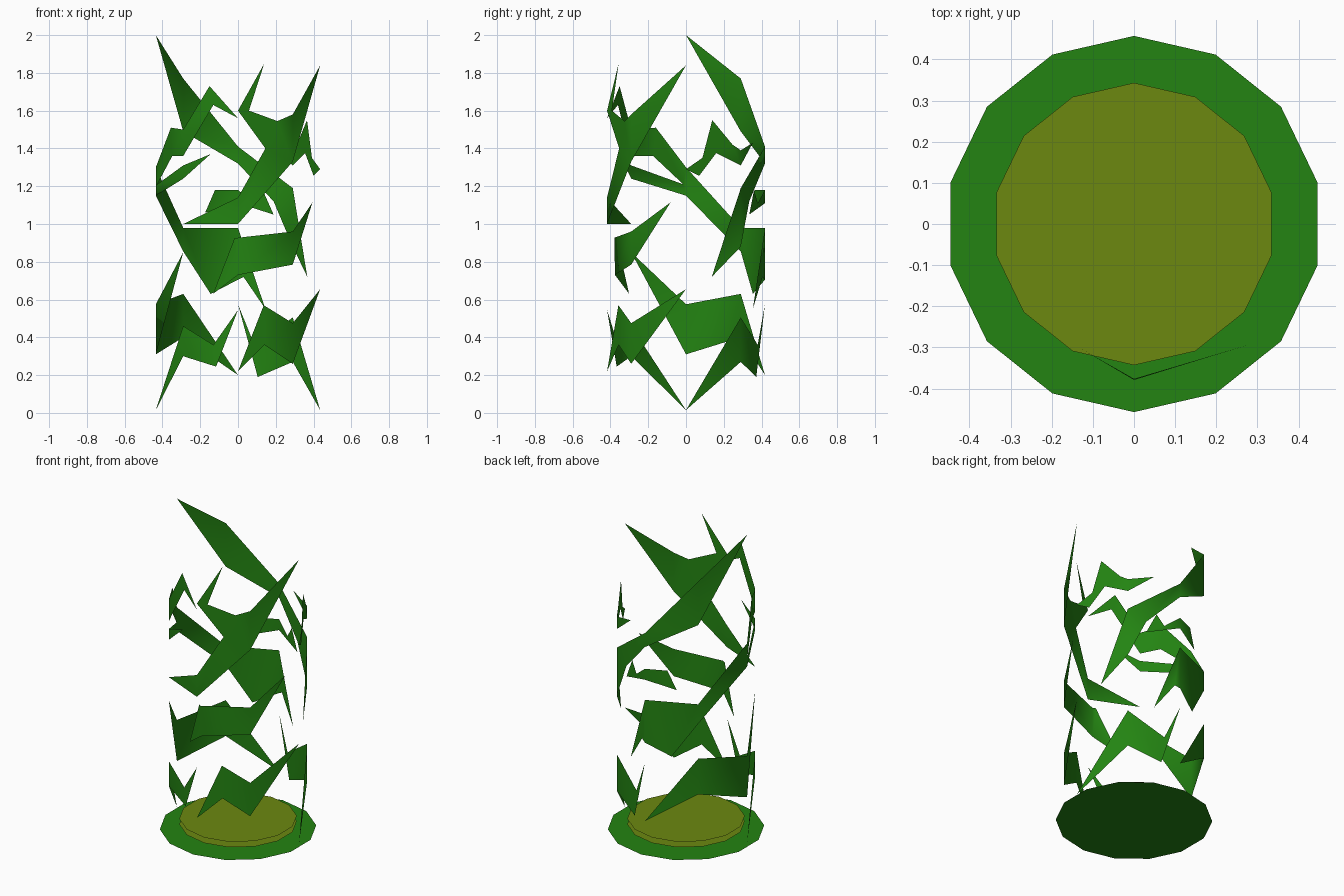
import bpy, bmesh, math
from mathutils import Vector

cube = bpy.data.objects.get("Cube")
if cube:
    bpy.data.objects.remove(cube, do_unlink=True)


def material(name, rgb):
    mat = bpy.data.materials.new(name)
    mat.use_nodes = True
    col = (*rgb, 1.0)
    mat.diffuse_color = col
    mat.node_tree.nodes["Principled BSDF"].inputs["Base Color"].default_value = col
    return mat


LEAF = material("leaf green", (0.017, 0.23, 0.006))
OLIVE = material("olive", (0.15, 0.25, 0.005))

# Corners of the eight-sided column, counter-clockwise from the front
RX, RY, D = 0.435, 0.418, 0.29
CORNERS = [Vector(c) for c in ((0, -RY), (D, -D), (RX, 0), (D, D),
                               (0, RY), (-D, D), (-RX, 0), (-D, -D))]


def add_object(name, bm, mat):
    mesh = bpy.data.meshes.new(name)
    bm.to_mesh(mesh)
    bm.free()
    mesh.materials.append(mat)
    obj = bpy.data.objects.new(name, mesh)
    bpy.context.collection.objects.link(obj)
    return obj


def on_column(u, radius, z):
    k = math.floor(u)
    p = CORNERS[k % 8].lerp(CORNERS[(k + 1) % 8], u - k) * radius
    return Vector((p.x, p.y, z))


def shard(name, outline):
    """Flat outline of (side, height[, radius]) points, wrapped round the column."""
    bm = bmesh.new()
    verts = [bm.verts.new((p[0], p[2] if len(p) > 2 else 1, p[1])) for p in outline]
    face = bm.faces.new(verts)
    face.normal_update()
    if face.normal.y > 0:
        face.normal_flip()
    bmesh.ops.triangulate(bm, faces=bm.faces[:])
    for k in range(-1, 9):
        bmesh.ops.bisect_plane(bm, geom=bm.verts[:] + bm.edges[:] + bm.faces[:],
                               dist=1e-4, plane_co=(k, 0, 0), plane_no=(1, 0, 0))
    for v in bm.verts:
        v.co = on_column(v.co.x, v.co.y, v.co.z)
    obj = add_object(name, bm, LEAF)
    bpy.ops.object.select_all(action='DESELECT')
    obj.select_set(True)
    bpy.context.view_layer.objects.active = obj
    bpy.ops.object.shade_smooth_by_angle(angle=math.radians(60))


def disc(name, radius, z, mat):
    bm = bmesh.new()
    ring = [bm.verts.new((radius * math.sin(a), radius * math.cos(a), z))
            for a in (-i * math.tau / 14 for i in range(14))]
    bm.faces.new(ring)
    add_object(name, bm, mat)


# Base discs
disc("base_disc", 0.457, 0.0, LEAF)
disc("lower_inner_disc", 0.343, 0.03, OLIVE)
disc("upper_inner_disc", 0.343, 0.065, OLIVE)

# Upper shards
shard("tall_back_shard", [(6, 2), (5, 1.77), (4, 1.41), (3, 1.19), (2.47, .72),
                          (3, .88), (3.35, 1.12), (4, 1.32), (5, 1.49)])
shard("upper_front_shard", [(2, 1.84), (1, 1.58), (.72, 1.545), (.2, 1.6), (.48, 1.85),
                            (0, 1.6), (.5, 1.4), (0, 1.14), (-1, 1), (0, 1), (1, 1.33)])
shard("upper_left_shard", [(2.48, 1.55), (2.85, 1.42), (3, 1.39), (3.5, 1.43), (3, 1.31),
                           (2.55, 1.375), (2.24, 1.255), (2, 1.29), (2.3, 1.35)])
shard("small_back_shard", [(3.35, 1.05), (3.55, 1.18), (3.7, 1.11), (4, 1.18),
                           (4.42, 1.18), (4.6, 1.06), (4, 1.11)])

# Long branching shard round the right and back
shard("winding_shard", [(8, 1.56), (7.48, 1.73), (7, 1.5), (6.55, 1.51), (6, 1.3),
                        (5, .98), (4, .98), (3.5, .55), (3.9, .72), (4.5, .63),
                        (5, .855), (6, 1.15), (7, 1.24), (7.5, 1.37), (7, 1.31),
                        (6.05, 1.21), (6.6, 1.36), (7, 1.36), (7.55, 1.63)])

# Middle front shard, leaning inward at its tip
shard("middle_front_shard", [(1.72, 1.115), (1, .96), (-.07, .925, .9),
                             (-.53, .63, .86), (0, .73, .9), (1, .785)])

# Lower ring of shards
shard("lower_right_shard", [(7, .85), (6, .575), (5, .63), (4, .2), (5, .4), (6, .31)])
shard("lower_front_right_shard", [(6, .015), (7, .46), (7.55, .36), (8, .545),
                                  (7.6, .245), (7, .3)])
shard("lower_front_left_shard", [(2, .655), (1, .475), (.47, .57), (0, .22),
                                 (.48, .36), (1, .26)])
shard("lower_back_left_shard", [(2, .015), (3, .505), (3.7, .36), (4, .575),
                                (3.64, .19), (3, .27)])
